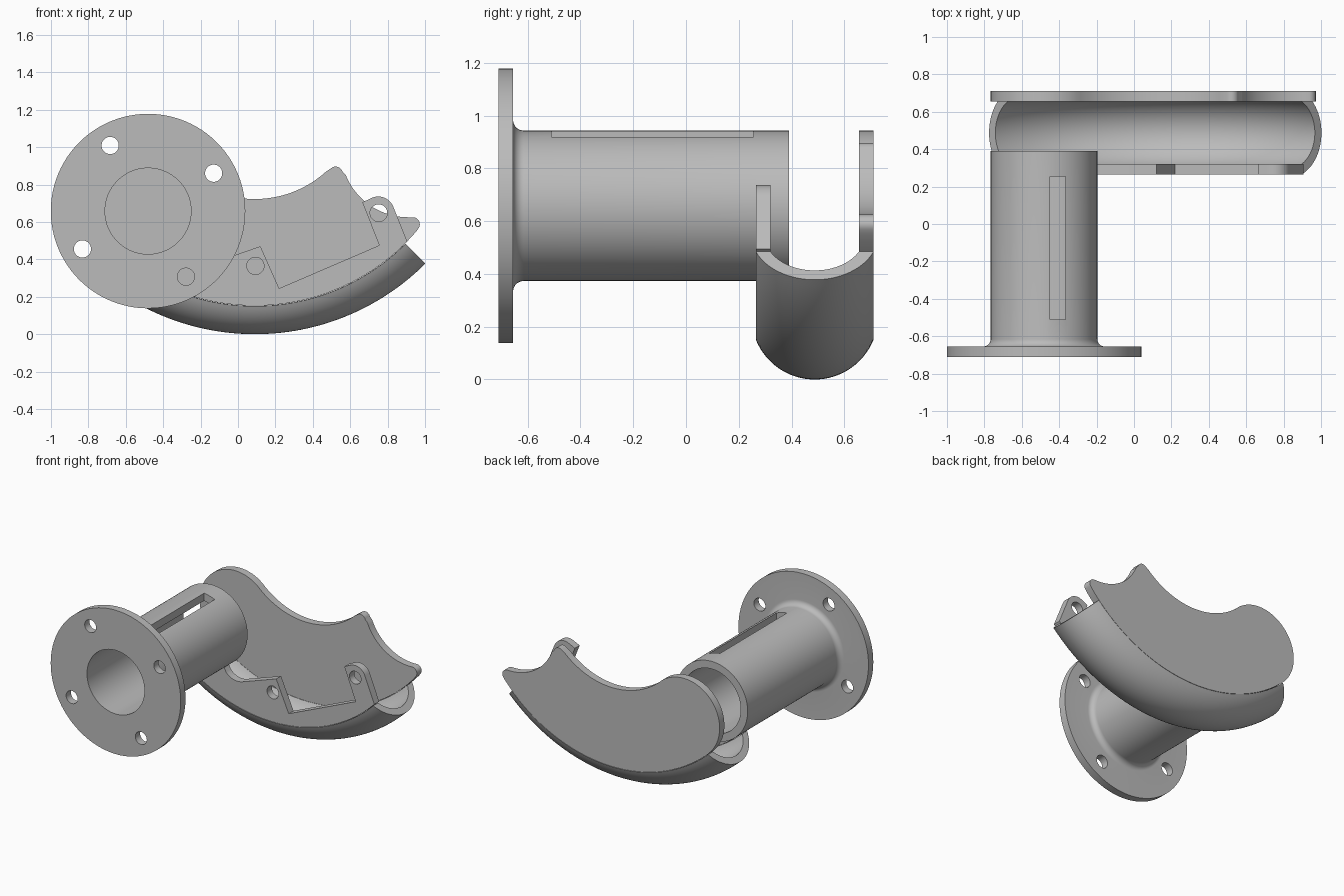
import bpy
import bmesh
from math import sin, cos, radians, pi

cube = bpy.data.objects.get("Cube")
if cube:
    bpy.data.objects.remove(cube, do_unlink=True)

grey = bpy.data.materials.new("plain grey")
grey.use_nodes = True
grey.diffuse_color = (0.5, 0.5, 0.5, 1)
grey.node_tree.nodes["Principled BSDF"].inputs["Base Color"].default_value = grey.diffuse_color

BEND = (0.09, 1.29)      # centre of the trough's bend (x, z)
PIPE = (-0.481, 0.658)   # axis of the tube (x, z)
INNER, OUTER = 0.5675, 1.1375
LOBE = (OUTER - INNER) / 2
LEFT = -132.1            # angle of the trough's left end
FRONT, BACK = 0.265, 0.71
WALL = 0.055


def arc(centre, r, a0, a1, n=16):
    steps = [radians(a0 + (a1 - a0) * i / n) for i in range(n + 1)]
    return [(centre[0] + r * cos(a), centre[1] + r * sin(a)) for a in steps]


def finish(name, bm):
    bmesh.ops.recalc_face_normals(bm, faces=bm.faces)
    mesh = bpy.data.meshes.new(name)
    bm.to_mesh(mesh)
    bm.free()
    mesh.materials.append(grey)
    obj = bpy.data.objects.new(name, mesh)
    bpy.context.collection.objects.link(obj)
    return obj


def plate(name, outline, y0, y1):
    """Extrude an x-z outline along y."""
    bm = bmesh.new()
    face = bm.faces.new([bm.verts.new((x, y0, z)) for x, z in outline])
    ext = bmesh.ops.extrude_face_region(bm, geom=[face])
    moved = [v for v in ext["geom"] if isinstance(v, bmesh.types.BMVert)]
    bmesh.ops.translate(bm, verts=moved, vec=(0, y1 - y0, 0))
    return finish(name, bm)


def sweep(name, centre, section, a0, a1, n):
    """Turn a closed (radius, y) section about a y-parallel axis."""
    closed = abs(a1 - a0) >= 360
    bm = bmesh.new()
    rings = []
    for i in range(n if closed else n + 1):
        a = radians(a0 + (a1 - a0) * i / n)
        rings.append([bm.verts.new((centre[0] + r * cos(a), y, centre[1] + r * sin(a)))
                      for r, y in section])
    pairs = list(zip(rings, rings[1:])) + ([(rings[-1], rings[0])] if closed else [])
    for p, q in pairs:
        for j in range(len(section)):
            k = (j + 1) % len(section)
            bm.faces.new((p[j], p[k], q[k], q[j]))
    if not closed:
        bm.faces.new(rings[0])
        bm.faces.new(rings[-1])
    return finish(name, bm)


def select_only(obj):
    bpy.ops.object.select_all(action="DESELECT")
    obj.select_set(True)
    bpy.context.view_layer.objects.active = obj


def cut(obj, cutter):
    cutter.hide_render = True
    mod = obj.modifiers.new("cut", "BOOLEAN")
    mod.operation = "DIFFERENCE"
    mod.solver = "EXACT"
    mod.object = cutter
    select_only(obj)
    bpy.ops.object.modifier_apply(modifier=mod.name)
    bpy.data.objects.remove(cutter, do_unlink=True)


def drill(obj, centre, y0, y1, r=0.046):
    cut(obj, plate("drill", arc(centre, r, 0, 352.5, 47), y0 - 0.05, y1 + 0.05))


# Flanged tube, with a filleted root
fillet = arc((0.325, -0.615), 0.04, 270, 180, 8)
section = [(0.23, -0.71), (0.52, -0.71), (0.52, -0.655)] + fillet + [(0.285, 0.39), (0.23, 0.39)]
tube = sweep("flanged_tube", PIPE, section, 0, 360, 96)

# Bolt holes in the flange
for bolt in arc(PIPE, 0.405, 30, 300, 3):
    drill(tube, bolt, -0.71, -0.655)

# Long slot in the top of the tube
slot = [(-0.45, 0.8), (-0.365, 0.8), (-0.365, 1.1), (-0.45, 1.1)]
cut(tube, plate("slot_cutter", slot, -0.51, 0.255))

# Curved trough: a thin arc section swept round the bend
mid = (FRONT + BACK) / 2
core = (1.05, mid)
trough_section = arc(core, 0.24, -68, 68, 32) + arc(core, 0.19, 62, -62, 32)
trough = sweep("curved_trough", BEND, trough_section, LEFT, -45, 64)

# Back plate: round lobe, concave top, horn, scooped end and rounded tip
back_outline = (
    arc(BEND, OUTER, LEFT, -40.5, 48)
    + arc((0.935, 0.588), 0.037, -35, 85, 8)
    + arc((0.91, 0.985), 0.36, 270, 202, 20)
    + arc((0.522, 0.858), 0.038, 15, 130, 8)
    + arc(BEND, INNER, -48, LEFT, 40)
    + arc(PIPE, LOBE, LEFT + 180, LEFT + 358, 40)
)
back_plate = plate("back_plate", back_outline, BACK - WALL, BACK)

# Front plate: two drilled tabs either side of a square notch
front_outline = (
    arc(BEND, OUTER, LEFT, -45, 48)
    + [(0.905, 0.495)]
    + arc((0.75, 0.65), 0.086, 22, 112, 12)
    + [(0.665, 0.705), (0.755, 0.475), (0.22, 0.245), (0.12, 0.47), (-0.01, 0.425)]
    + arc((-0.19, 0.49), 0.12, -70, -140, 8)
    + arc(PIPE, 0.26, -48, LEFT, 16)
)
front_plate = plate("front_plate", front_outline, FRONT, FRONT + WALL)
for hole in ((0.093, 0.365), (0.752, 0.648)):
    drill(front_plate, hole, FRONT, FRONT + WALL)

# Smooth curved walls, keep the edges crisp
for part in (tube, trough, back_plate, front_plate):
    select_only(part)
    bpy.ops.object.shade_smooth_by_angle(angle=pi / 6)
